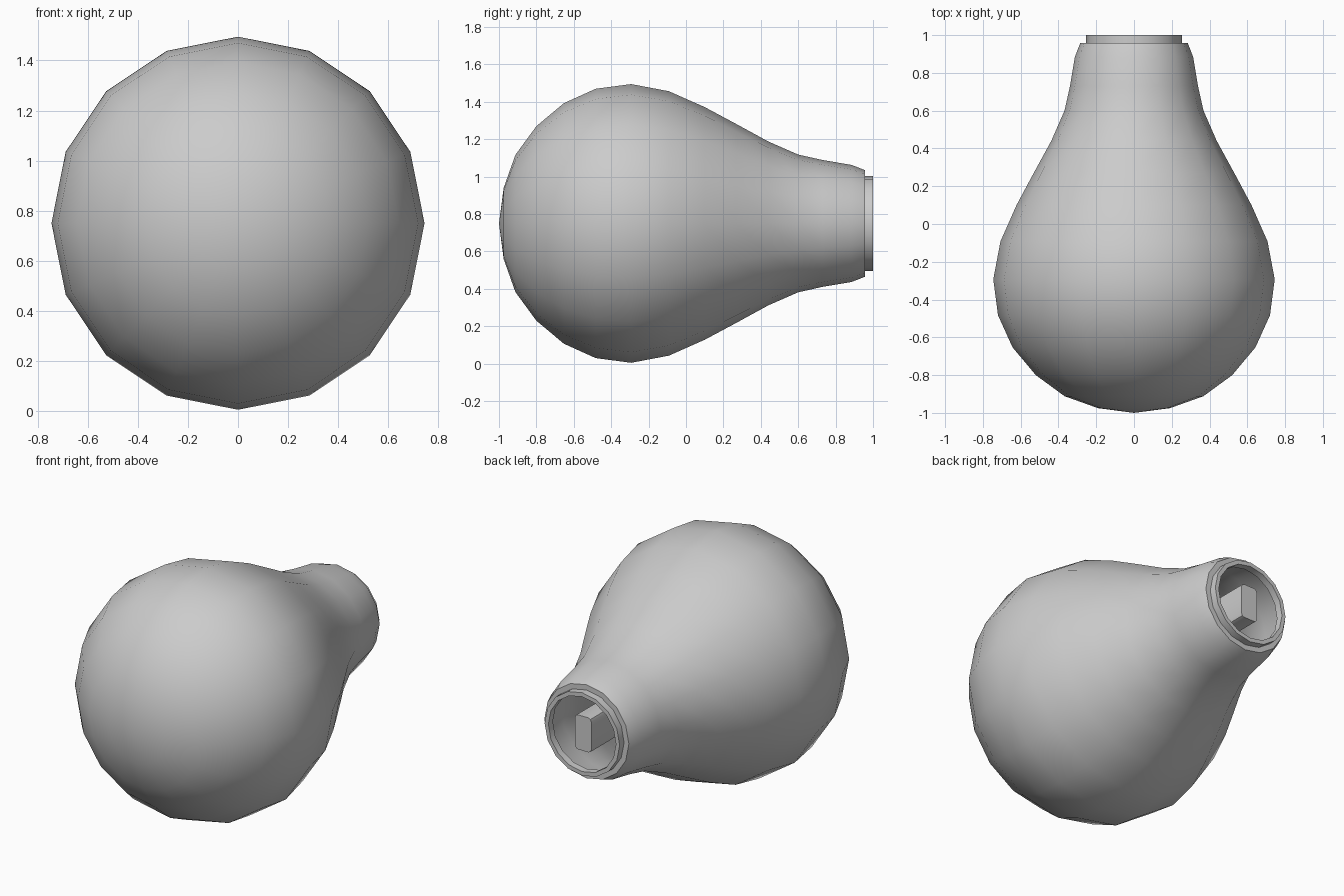
import bpy, bmesh, math

if "Cube" in bpy.data.objects:
    bpy.data.objects.remove(bpy.data.objects["Cube"])

SIDES = 16
CENTRE_Z = 0.75


def finish(name, bm):
    bmesh.ops.recalc_face_normals(bm, faces=bm.faces)
    mesh = bpy.data.meshes.new(name)
    bm.to_mesh(mesh)
    bm.free()
    obj = bpy.data.objects.new(name, mesh)
    bpy.context.collection.objects.link(obj)
    bpy.ops.object.select_all(action='DESELECT')
    obj.select_set(True)
    bpy.context.view_layer.objects.active = obj
    bpy.ops.object.shade_smooth_by_angle(angle=math.radians(32))
    return obj


def lathe(name, profile, closed=False):
    """Revolve (y, radius) points around the y axis."""
    bm = bmesh.new()
    rings = []
    for y, r in profile:
        count = SIDES if r > 0 else 1
        rings.append([bm.verts.new((r * math.sin(math.tau * i / SIDES), y,
                                    CENTRE_Z + r * math.cos(math.tau * i / SIDES)))
                      for i in range(count)])
    pairs = list(zip(rings, rings[1:]))
    if closed:
        pairs.append((rings[-1], rings[0]))
    for a, b in pairs:
        for i in range(SIDES):
            j = (i + 1) % SIDES
            if len(a) == 1:
                bm.faces.new((a[0], b[i], b[j]))
            else:
                bm.faces.new((a[i], a[j], b[j], b[i]))
    return finish(name, bm)


# Pear-shaped bulb shell with its neck folding in to the collar
lathe("bulb_shell", [
    (-1.0, 0), (-0.975, 0.19), (-0.912, 0.367), (-0.80, 0.52),
    (-0.653, 0.643), (-0.483, 0.72), (-0.293, 0.745), (-0.092, 0.707),
    (0.10, 0.622), (0.27, 0.531), (0.44, 0.438), (0.60, 0.368),
    (0.73, 0.339), (0.885, 0.313), (0.957, 0.285), (0.957, 0.25)])

# Thin collar around the neck opening
lathe("neck_collar", [(0.957, 0.253), (1.0, 0.253), (1.0, 0.228), (0.957, 0.228)],
      closed=True)

# Rectangular stem inside the neck, softened along its length
W, H, BACK, TIP = 0.11, 0.21, 0.30, 0.99
bm = bmesh.new()
bmesh.ops.create_cube(bm, size=1)
for v in bm.verts:
    v.co = (v.co.x * W, (BACK + TIP) / 2 + v.co.y * (TIP - BACK), CENTRE_Z + v.co.z * H)
long_edges = [e for e in bm.edges if abs(e.verts[0].co.y - e.verts[1].co.y) > 0.1]
bmesh.ops.bevel(bm, geom=long_edges, offset=0.02, segments=2, profile=0.5, affect='EDGES')
finish("inner_stem", bm)
